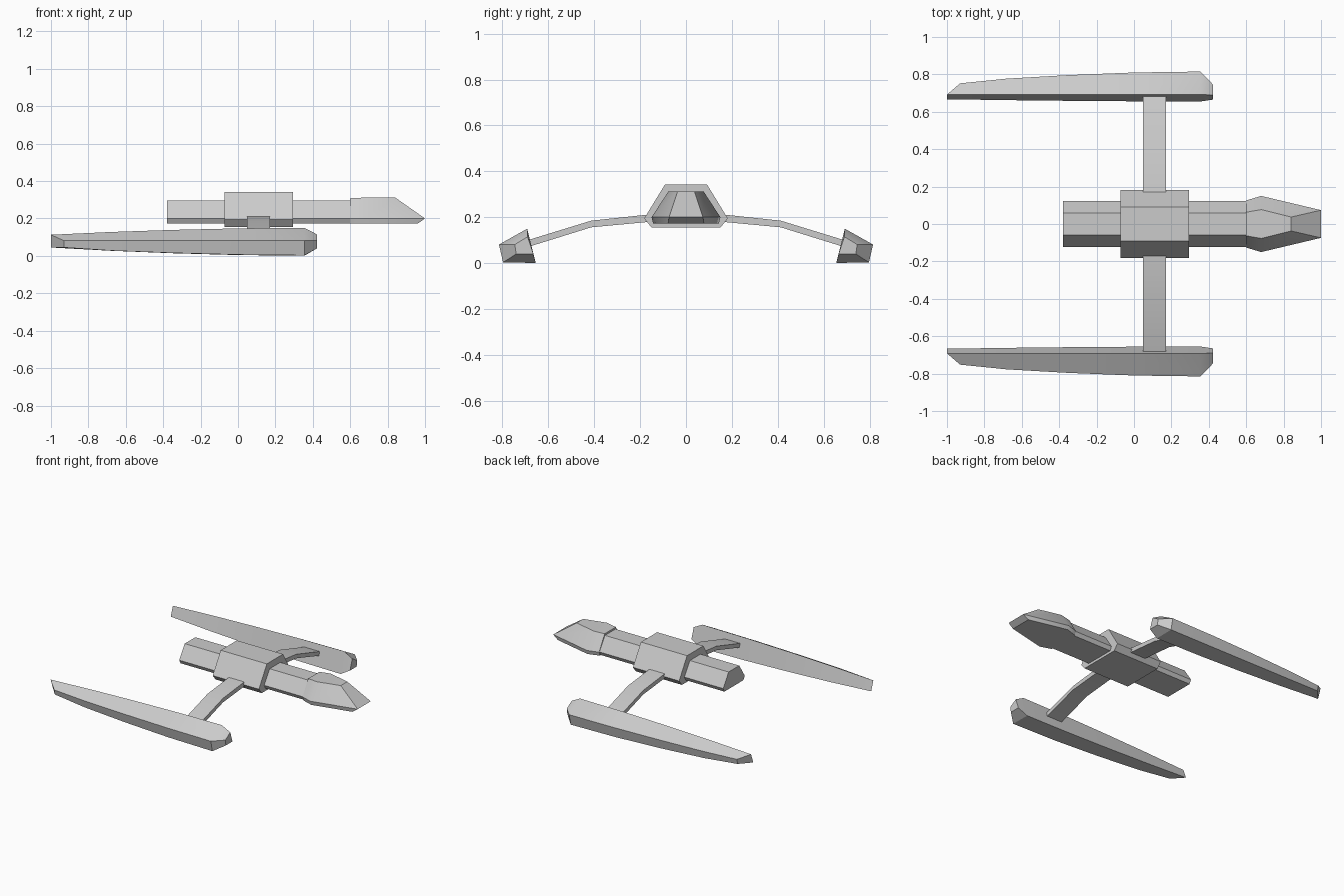
import bpy
import bmesh
import math

default = bpy.data.objects.get("Cube")
if default:
    bpy.data.objects.remove(default, do_unlink=True)

# Single hull colour
GREY = (0.6, 0.6, 0.6, 1.0)
hull = bpy.data.materials.new("hull_grey")
hull.use_nodes = True
hull.diffuse_color = GREY
hull.node_tree.nodes["Principled BSDF"].inputs["Base Color"].default_value = GREY


def loft(name, rings, mirrored=False):
    """Skin matching rings of points and close both ends."""
    bm = bmesh.new()
    loops = [[bm.verts.new(p) for p in ring] for ring in rings]
    n = len(loops[0])
    for a, b in zip(loops, loops[1:]):
        for i in range(n):
            j = (i + 1) % n
            bm.faces.new((a[i], a[j], b[j], b[i]))
    for end in (loops[0], loops[-1]):
        if n == 6:  # split at the waist so the two halves may slope
            bm.faces.new((end[0], end[1], end[4], end[5]))
            bm.faces.new((end[1], end[2], end[3], end[4]))
        else:
            bm.faces.new(end)
    bmesh.ops.recalc_face_normals(bm, faces=bm.faces)
    mesh = bpy.data.meshes.new(name)
    bm.to_mesh(mesh)
    bm.free()
    mesh.materials.append(hull)
    mesh.shade_smooth()
    mesh.set_sharp_from_angle(angle=math.radians(30))
    obj = bpy.data.objects.new(name, mesh)
    bpy.context.collection.objects.link(obj)
    if mirrored:
        mod = obj.modifiers.new("other_side", "MIRROR")
        mod.use_axis = (False, True, False)
        mod.use_clip = False
        mod.use_mirror_merge = False
    return obj


def hexagon(top, waist, base):
    """Symmetric six-sided section from three (x, half width, z) corners."""
    half = [top, waist, base]
    return [(x, y, z) for x, y, z in half] + [(x, -y, z) for x, y, z in reversed(half)]


def straight_hexagon(x, top, waist, base):
    return hexagon((x, *top), (x, *waist), (x, *base))


# Fuselage
section = ((0.06, 0.295), (0.122, 0.2), (0.108, 0.173))
loft("fuselage", [straight_hexagon(x, *section) for x in (-0.38, 0.62)])

# Central hub
section = ((0.092, 0.342), (0.182, 0.195), (0.15, 0.155))
loft("hub", [straight_hexagon(x, *section) for x in (-0.073, 0.293)])

# Wedge-shaped nose
loft("nose", [
    straight_hexagon(0.6, (0.063, 0.308), (0.126, 0.2), (0.117, 0.172)),
    straight_hexagon(0.68, (0.077, 0.312), (0.15, 0.2), (0.143, 0.172)),
    hexagon((0.84, 0.037, 0.312), (1.0, 0.074, 0.2), (0.96, 0.078, 0.172)),
])

# Drooping pylons
path = [(0.12, 0.184, 0.217), (0.18, 0.178, 0.21), (0.413, 0.156, 0.185), (0.69, 0.07, 0.1)]
loft("pylon", [[(0.048, y, low), (0.17, y, low), (0.17, y, high), (0.048, y, high)]
               for y, low, high in path], mirrored=True)


# Long tapering side pods
def pod_ring(x, grow):
    return [(x, 0.692, 0.113 + 0.037 * grow),
            (x, 0.752 + 0.063 * grow, 0.081),
            (x, 0.744 + 0.053 * grow, 0.045 - 0.042 * grow),
            (x, 0.667 - 0.012 * grow, 0.045 - 0.044 * grow)]


rings = [pod_ring(x, g) for x, g in
         ((-0.93, 0), (-0.68, 0.4), (-0.35, 0.7), (0, 0.92), (0.355, 1))]
# Slanted tail: only the inner corners reach the very end
for i in (0, 3):
    rings[0][i] = (-1.0, *rings[0][i][1:])
# Bevelled front tip
rings.append([(0.422, 0.69, 0.115), (0.422, 0.746, 0.081),
              (0.422, 0.74, 0.04), (0.422, 0.665, 0.04)])
loft("side_pod", rings, mirrored=True)
